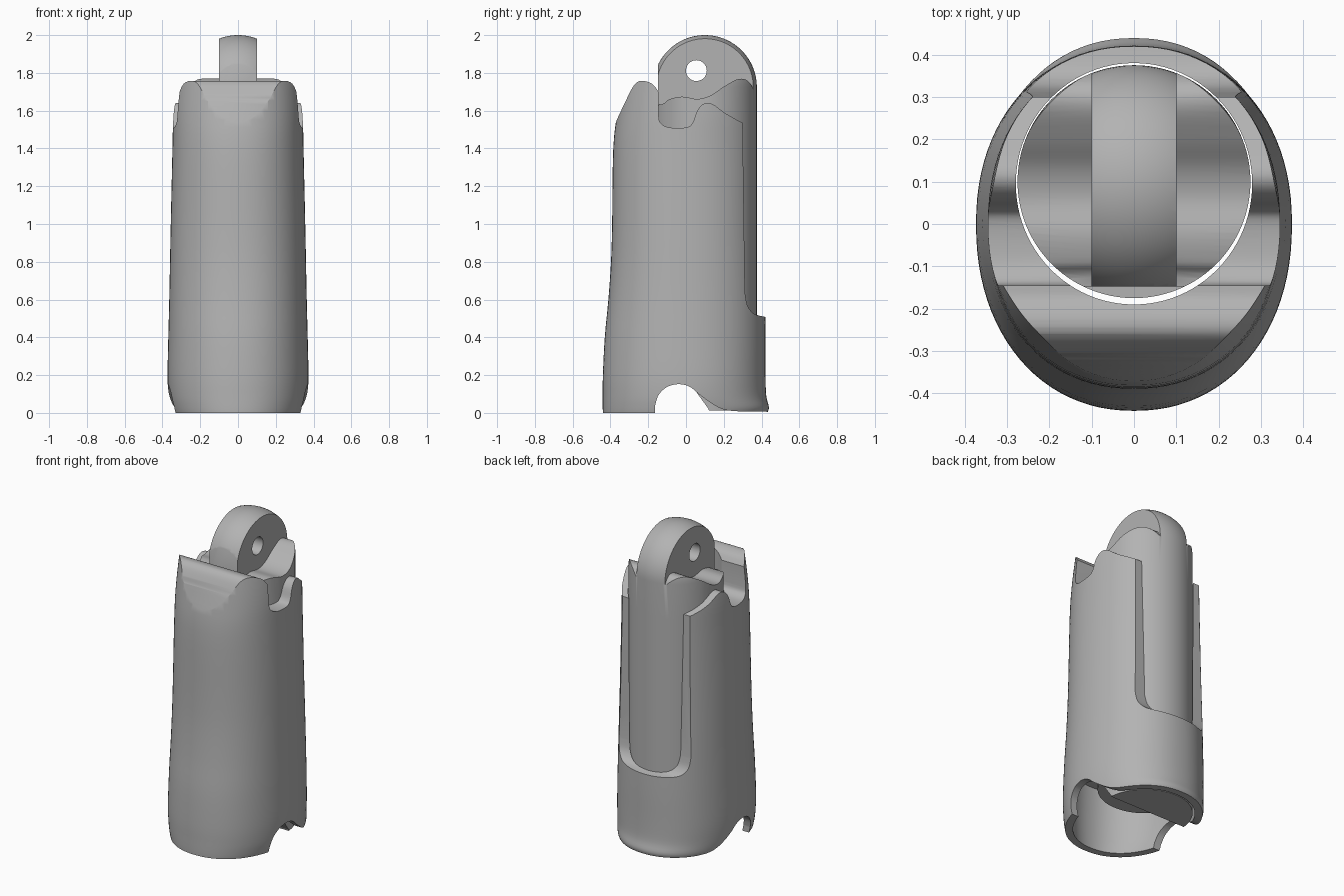
import bpy, bmesh, math

if "Cube" in bpy.data.objects:
    bpy.data.objects.remove(bpy.data.objects["Cube"], do_unlink=True)

grey = bpy.data.materials.new("plain grey")
grey.use_nodes = True
grey.diffuse_color = (0.45, 0.45, 0.45, 1)
grey.node_tree.nodes["Principled BSDF"].inputs["Base Color"].default_value = (0.45, 0.45, 0.45, 1)


def finish(name, bm):
    bmesh.ops.recalc_face_normals(bm, faces=bm.faces)
    mesh = bpy.data.meshes.new(name)
    bm.to_mesh(mesh)
    bm.free()
    mesh.materials.append(grey)
    obj = bpy.data.objects.new(name, mesh)
    bpy.context.collection.objects.link(obj)
    return obj


def loft(name, rings):
    """Skin equal-length closed rings and cap both ends."""
    bm = bmesh.new()
    rows = [[bm.verts.new(p) for p in ring] for ring in rings]
    for a, b in zip(rows, rows[1:]):
        for i in range(len(a)):
            j = (i + 1) % len(a)
            bm.faces.new((a[i], a[j], b[j], b[i]))
    bm.faces.new(rows[0][::-1])
    bm.faces.new(rows[-1])
    return finish(name, bm)


def prism(name, pts, x0, x1):
    """Side profile (y, z) extruded along x."""
    return loft(name, [[(x, y, z) for y, z in pts] for x in (x0, x1)])


def ring(z, rx, front, back, power=2.0, n=96, mid=0.0):
    pts = []
    for i in range(n):
        t = 2 * math.pi * i / n
        c, s = math.cos(t), math.sin(t)
        x = math.copysign(abs(c) ** (2 / power), c) * rx
        y = math.copysign(abs(s) ** (2 / power), s) * (back if s > 0 else front)
        pts.append((x, mid + y, z))
    return pts


def smooth(pts, steps=5):
    """Catmull-Rom curve through points of any dimension."""
    out = []
    p = [pts[0]] + pts + [pts[-1]]
    for a, b, c, d in zip(p, p[1:], p[2:], p[3:]):
        for k in range(steps):
            t = k / steps
            out.append(tuple(0.5 * (2 * q + (r - o) * t + (2 * o - 5 * q + 4 * r - s) * t * t
                                    + (3 * q - o - 3 * r + s) * t ** 3)
                             for o, q, r, s in zip(a, b, c, d)))
    return out + [pts[-1]]


def boolean(obj, cutter, op="DIFFERENCE"):
    mod = obj.modifiers.new("cut", "BOOLEAN")
    mod.operation, mod.solver, mod.object = op, "EXACT", cutter
    bpy.context.view_layer.objects.active = obj
    bpy.ops.object.modifier_apply(modifier=mod.name)
    bpy.data.objects.remove(cutter, do_unlink=True)


def shade(obj):
    bpy.ops.object.select_all(action="DESELECT")
    obj.select_set(True)
    bpy.context.view_layer.objects.active = obj
    bpy.ops.object.shade_smooth_by_angle(angle=math.radians(32))


# Outer sleeve sections: height, half width, front depth, back depth
sections = smooth([(0, .35, .44, .43), (.03, .358, .441, .439), (.09, .368, .441, .425),
                   (.2, .373, .44, .421), (.4, .369, .43, .421), (.6, .364, .411, .418),
                   (.8, .36, .397, .412), (1.0, .356, .391, .406), (1.4, .347, .385, .4),
                   (1.6, .342, .362, .398), (1.8, .325, .33, .39)], 4)
sleeve = loft("sleeve", [ring(z, w, f, b, 2.15) for z, w, f, b in sections])

# Side silhouette: sloped front lobe, side notch, back window, lower arch
front_lobe = smooth([(-.36, 1.565), (-.32, 1.65), (-.275, 1.735), (-.235, 1.758),
                     (-.18, 1.742), (-.145, 1.70)])
notch = smooth([(-.145, 1.57), (-.135, 1.535), (-.09, 1.511), (0, 1.511), (.035, 1.535),
                (.06, 1.6), (.095, 1.637), (.14, 1.635), (.21, 1.585), (.3, 1.535)])
window = smooth([(.312, .64), (.325, .57), (.36, .525), (.42, .508)])
arch = smooth([(.43, .006), (.25, .01), (.17, .03), (.08, .09), (.02, .138), (-.04, .152),
               (-.1, .137), (-.145, .095), (-.163, .04)])
outline = ([(-.6, -.1), (-.6, 1.2), (-.41, 1.45)] + front_lobe + notch + window
           + [(.6, .508), (.6, .006)] + arch + [(-.165, -.1)])
boolean(sleeve, prism("silhouette_cutter", outline, -.6, .6), "INTERSECT")

# Bore for the rod, and wider hollow at the foot
boolean(sleeve, loft("bore_cutter", [ring(z, .279, .285, .285, mid=.095) for z in (-.2, 2)]))
foot = [(-.1, .35, .44, .43)] + [s for s in sections if s[0] < .42]
boolean(sleeve, loft("foot_cutter",
                     [ring(z, w - .045, f - .045, b - .045, 2.15) for z, w, f, b in foot]))
shade(sleeve)

# Round-ended rod
R, top = .275, 1.725
levels = [(.012, R), (.4, R), (.8, R), (1.2, R), (1.5, R)]
levels += [(top + R * math.sin(a), R * math.cos(a))
           for a in (math.radians(4 * k) for k in range(23))]
rod = loft("rod", [ring(z, r, r, r, mid=.1) for z, r in levels])

# Wavy shoulders either side of the central tongue
shoulder = smooth([(-.4, 1.63), (-.15, 1.63), (-.09, 1.66), (-.02, 1.674), (.06, 1.662),
                   (.13, 1.68), (.2, 1.727), (.28, 1.768), (.335, 1.75), (.375, 1.67)])
shoulder += [(.5, 1.6), (.5, 2.2), (-.4, 2.2)]
for side in (-1, 1):
    boolean(rod, prism("shoulder_cutter", shoulder, side * .1, side * .5))

# Flat front on the tongue, cross hole, and stepped lower end
boolean(rod, prism("flat_cutter", [(-.4, 1.48), (-.147, 1.48), (-.147, 2.2), (-.4, 2.2)], -.5, .5))
hole = [(.055 + .055 * math.cos(2 * math.pi * i / 40), 1.812 + .055 * math.sin(2 * math.pi * i / 40))
        for i in range(40)]
boolean(rod, prism("hole_cutter", hole, -.5, .5))
boolean(rod, prism("step_cutter", [(-.4, -.1), (-.4, .17), (0, .17), (.04, .13),
                                   (.12, .02), (.13, -.1)], -.5, .5))
shade(rod)
